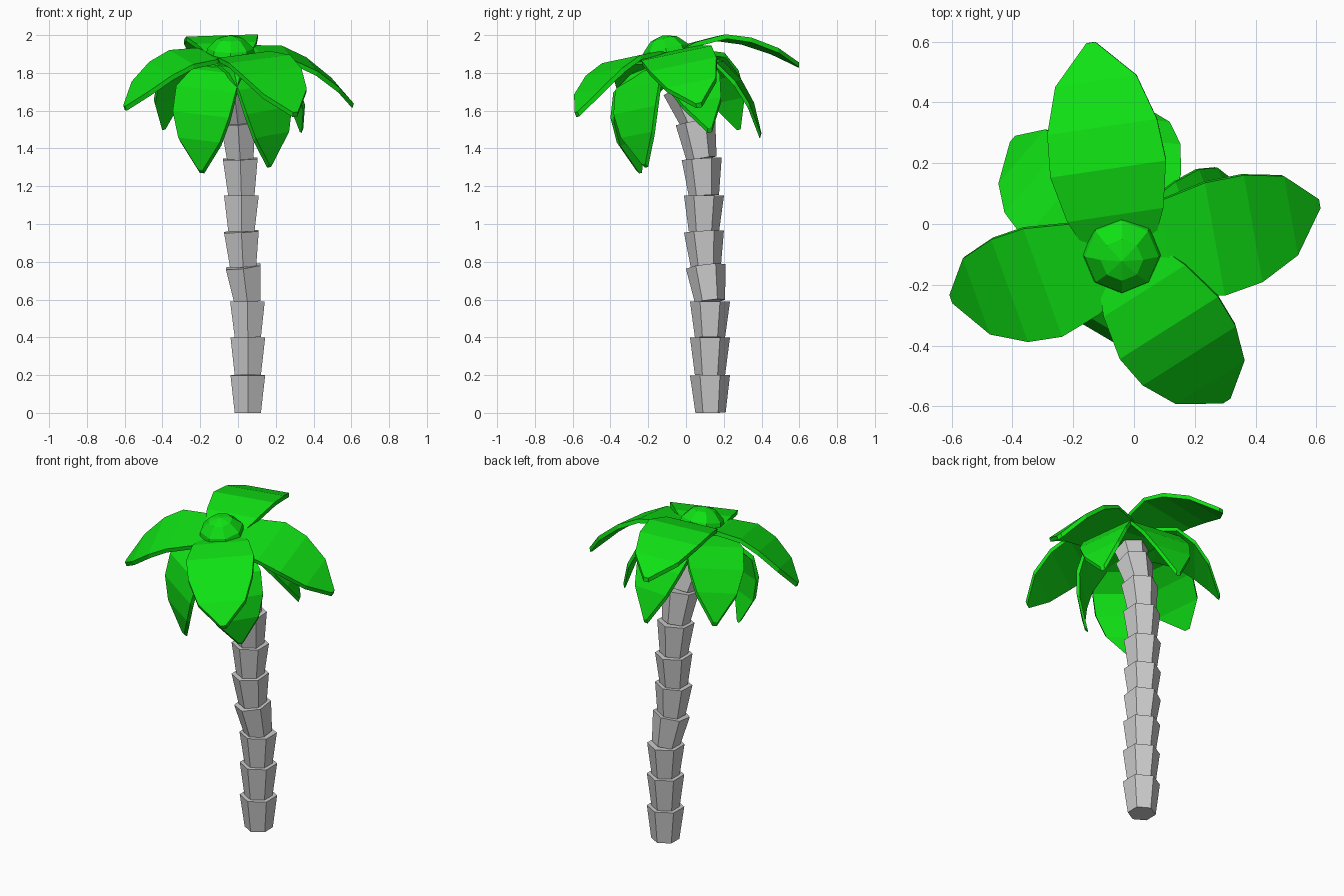
import bpy, bmesh
from math import radians, sin, cos, pi
from mathutils import Vector, Matrix

if "Cube" in bpy.data.objects:
    bpy.data.objects.remove(bpy.data.objects["Cube"])

green = bpy.data.materials.new("leaf_green")
green.diffuse_color = (0.005, 0.75, 0.007, 1)
green.use_nodes = True
green.node_tree.nodes["Principled BSDF"].inputs["Base Color"].default_value = green.diffuse_color


def finish(bm, name, mat=None):
    bmesh.ops.recalc_face_normals(bm, faces=bm.faces)
    mesh = bpy.data.meshes.new(name)
    bm.to_mesh(mesh)
    bm.free()
    if mat:
        mesh.materials.append(mat)
    obj = bpy.data.objects.new(name, mesh)
    bpy.context.collection.objects.link(obj)
    return obj


# Trunk: flared hexagonal segments stacked along a bending path
path = [Vector(p) for p in [
    (.052, .13, 0), (.052, .127, .2), (.052, .127, .4), (.05, .127, .59),
    (.027, .105, .775), (.018, .095, .96), (.018, .095, 1.15),
    (.012, .083, 1.345), (0, .05, 1.54), (-.02, -.02, 1.72), (-.04, -.085, 1.88)]]
bm = bmesh.new()
for a, b in zip(path, path[1:]):
    tilt = Vector((0, 0, 1)).rotation_difference(b - a)
    rings = []
    for c, r in ((a, .08), (b, .106)):
        rings.append([bm.verts.new(c + tilt @ Vector((r * cos(pi / 2 + k * pi / 3),
                                                      r * sin(pi / 2 + k * pi / 3), 0)))
                      for k in range(6)])
    lo, hi = rings
    bm.faces.new(lo[::-1])
    bm.faces.new(hi)
    for k in range(6):
        n = (k + 1) % 6
        bm.faces.new((lo[k], lo[n], hi[n], hi[k]))
finish(bm, "trunk")

# Leaves: drooping profiles (distance out, height) with a width at each station
UPPER = [(0, 0), (.15, .03), (.31, .02), (.44, -.04), (.57, -.14), (.67, -.25)]
LOWER = [(0, 0), (.15, .03), (.28, 0), (.38, -.1), (.45, -.22), (.5, -.38)]
WIDTH = [.2, .32, .385, .365, .27, .03]


def leaf(name, profile, root_z, azimuth, pitch, scale, wide=1):
    az = radians(azimuth)
    m = (Matrix.Translation((-.04, -.1, root_z)) @ Matrix.Rotation(az, 4, 'Z')
         @ Matrix.Rotation(radians(-pitch), 4, 'Y')
         @ Matrix.Rotation(radians(12) * cos(az), 4, 'X'))
    bm = bmesh.new()
    layers = []
    for drop in (0, -.025):
        layers.append([[bm.verts.new(m @ Vector((r * scale + drop * .3 * (i > 2),
                                                 s * w * wide / 2, h * scale + drop)))
                        for s in (-1, 1)]
                       for i, ((r, h), w) in enumerate(zip(profile, WIDTH))])
    top, bot = layers
    for i in range(len(profile) - 1):
        j = i + 1
        bm.faces.new((top[i][0], top[j][0], top[j][1], top[i][1]))
        bm.faces.new((bot[i][1], bot[j][1], bot[j][0], bot[i][0]))
        for s in (0, 1):
            bm.faces.new((top[i][s], bot[i][s], bot[j][s], top[j][s]))
    for i in (0, -1):
        bm.faces.new((top[i][0], top[i][1], bot[i][1], bot[i][0]))
    finish(bm, name, green)


for n, (az, pitch, scale) in enumerate([(10, 0, 1), (99, 18, .985),
                                        (199, -4, .89), (303, -6, .925)]):
    leaf(f"upper_leaf_{n + 1}", UPPER, 1.885, az, pitch, scale)
for n, (az, pitch, scale, wide) in enumerate([
        (22, -2, .9, .82), (84, 0, 1, .86), (140, 4, .99, .88),
        (236, -32, .98, .95), (317, -29, .95, .9)]):
    leaf(f"lower_leaf_{n + 1}", LOWER, 1.86, az, pitch, scale, wide)

# Crown bud: low-poly half dome, tipped with the trunk
bm = bmesh.new()
bmesh.ops.create_uvsphere(bm, u_segments=8, v_segments=6, radius=.14)
bmesh.ops.delete(bm, geom=[v for v in bm.verts if v.co.z < -.01], context='VERTS')
bmesh.ops.holes_fill(bm, edges=bm.edges)
bmesh.ops.transform(bm, verts=bm.verts,
                    matrix=Matrix.Translation((-.04, -.093, 1.862))
                    @ Matrix.Rotation(radians(12), 4, 'X'))
finish(bm, "crown_bud", green)
